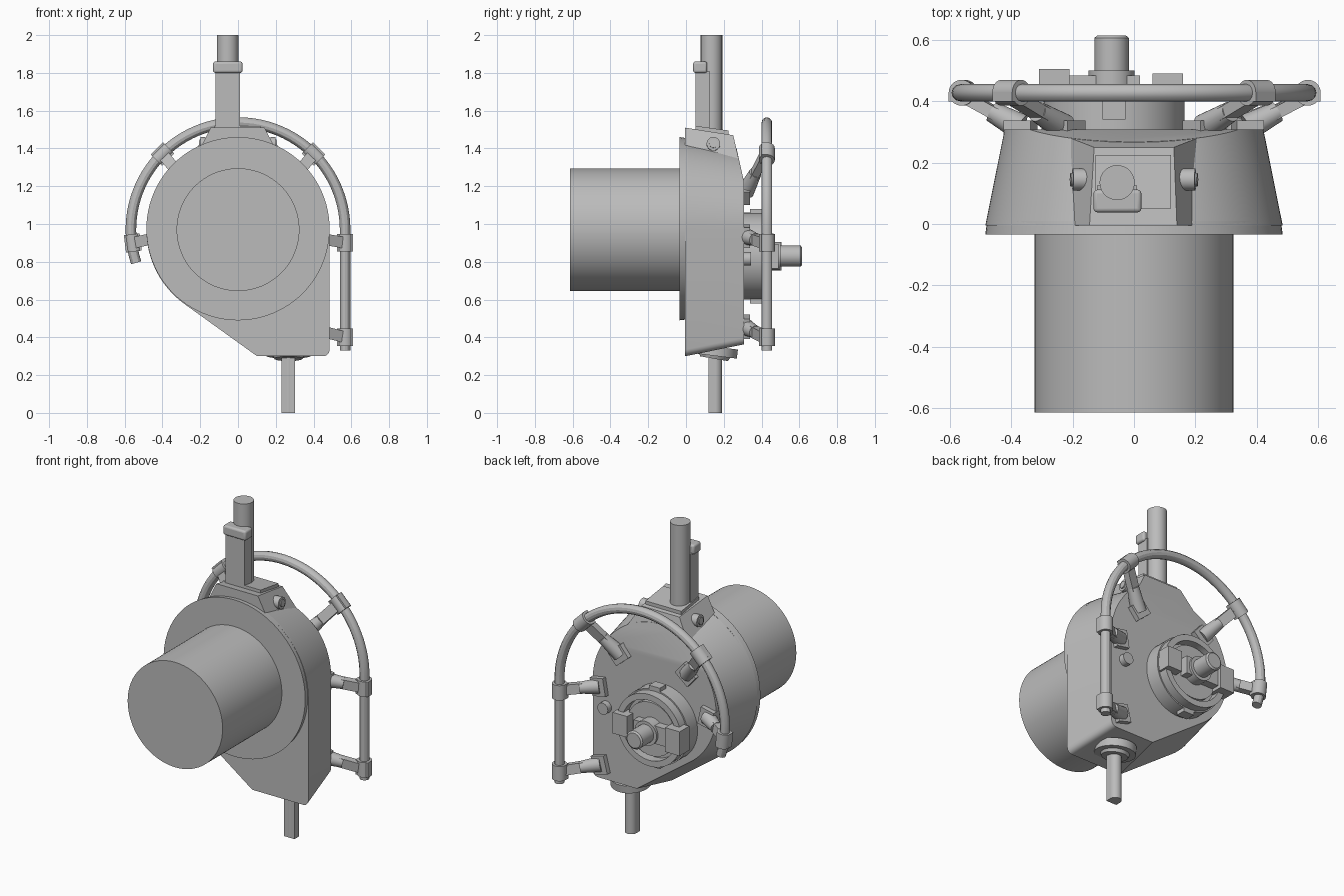
import bpy, bmesh, math
from mathutils import Vector, Matrix

cube = bpy.data.objects.get("Cube")
if cube:
    bpy.data.objects.remove(cube, do_unlink=True)

grey = bpy.data.materials.new("plain_grey")
grey.use_nodes = True
COLOUR = (0.5, 0.5, 0.5, 1)
grey.diffuse_color = COLOUR
grey.node_tree.nodes["Principled BSDF"].inputs["Base Color"].default_value = COLOUR
parts = []


def finish(name, bm):
    bmesh.ops.recalc_face_normals(bm, faces=bm.faces)
    mesh = bpy.data.meshes.new(name)
    bm.to_mesh(mesh)
    bm.free()
    ob = bpy.data.objects.new(name, mesh)
    bpy.context.collection.objects.link(ob)
    mesh.materials.append(grey)
    parts.append(ob)
    return ob


def span(p, q, side=(0, 1, 0)):
    """Matrix at the middle of p-q, local z along it, local y near side."""
    p, q = Vector(p), Vector(q)
    z = (q - p).normalized()
    x = Vector(side).cross(z).normalized()
    rot = Matrix((x, z.cross(x), z)).transposed().to_4x4()
    return Matrix.Translation((p + q) / 2) @ rot, (q - p).length


def rod(name, p, q, r, r2=None, sides=48):
    side = (1, 0, 0) if abs(q[1] - p[1]) > abs(q[0] - p[0]) else (0, 1, 0)
    m, length = span(p, q, side)
    bm = bmesh.new()
    bmesh.ops.create_cone(bm, cap_ends=True, segments=sides, radius1=r,
                          radius2=r if r2 is None else r2, depth=length, matrix=m)
    return finish(name, bm)


def beam(name, p, q, width, thick):
    m, length = span(p, q)
    bm = bmesh.new()
    bmesh.ops.create_cube(bm, size=1, matrix=m @ Matrix.Diagonal((width, thick, length, 1)))
    return finish(name, bm)


def box(name, x0, x1, y0, y1, z0, z1):
    x, y = (x0 + x1) / 2, (y0 + y1) / 2
    return beam(name, (x, y, z0), (x, y, z1), x1 - x0, y1 - y0)


def loft(name, loops):
    bm = bmesh.new()
    rings = [[bm.verts.new(p) for p in loop] for loop in loops]
    for a, b in zip(rings, rings[1:]):
        for i in range(len(a)):
            j = (i + 1) % len(a)
            bm.faces.new((a[i], a[j], b[j], b[i]))
    bm.faces.new(rings[0])
    bm.faces.new(rings[-1])
    return finish(name, bm)


def ring(name, x, z, r_out, r_in, y0, y1, n=64):
    bm = bmesh.new()
    loops = [[bm.verts.new((x + r * math.cos(i * math.tau / n), y, z + r * math.sin(i * math.tau / n)))
              for i in range(n)] for r, y in ((r_out, y0), (r_out, y1), (r_in, y1), (r_in, y0))]
    for k in range(4):
        a, b = loops[k], loops[(k + 1) % 4]
        for i in range(n):
            j = (i + 1) % n
            bm.faces.new((a[i], a[j], b[j], b[i]))
    return finish(name, bm)


# Main drum and front disc
CZ, R = 0.97, 0.485
rod("motor_drum", (0, -0.615, CZ), (0, -0.02, CZ), 0.325, sides=96)
rod("front_disc", (0, -0.035, CZ + 0.005), (0, 0.01, CZ + 0.005), R, R - 0.006, sides=96)


# Tapered housing: round top, one straight side, flat foot and a diagonal
def outline(d, y):
    r, foot, rad = R - d, 0.3 + d, 0.035
    phi = math.radians(234.3)
    pts = [(r * math.cos(phi * i / 80), CZ + r * math.sin(phi * i / 80)) for i in range(81)]
    pts.append(((r - math.sin(phi) * (foot - CZ)) / math.cos(phi), foot))
    for i in range(7):
        a = math.radians(-90 + 15 * i)
        pts.append((r - rad + rad * math.cos(a), foot + rad + rad * math.sin(a)))
    return [(x, y, z) for x, z in pts]


housing = loft("housing", [outline(0, -0.005), outline(0.063, 0.308)])
bm = bmesh.new()
bm.from_mesh(housing.data)
cut = bmesh.ops.bisect_plane(bm, geom=bm.verts[:] + bm.edges[:] + bm.faces[:],
                             plane_co=(0, 0.308, 1.22), plane_no=(0, 0.17, 0.038),
                             clear_outer=True)
bmesh.ops.holes_fill(bm, edges=[e for e in bm.edges if e.is_boundary], sides=0)
bmesh.ops.recalc_face_normals(bm, faces=bm.faces)
bm.to_mesh(housing.data)
bm.free()

# Top mount with side bolts
loft("top_mount", [
    [(-0.24, -0.005, 1.32), (0.24, -0.005, 1.32), (0.22, 0.285, 1.32), (-0.22, 0.285, 1.32)],
    [(-0.145, -0.005, 1.51), (0.14, -0.005, 1.51), (0.13, 0.25, 1.47), (-0.13, 0.25, 1.47)]])
loft("mount_plate", [
    [(x, y, z + h) for x, y, z in ((-0.125, 0.05, 1.495), (0.12, 0.05, 1.495),
                                   (0.12, 0.225, 1.47), (-0.125, 0.225, 1.47))]
    for h in (0, 0.025)])
for s, side in ((1, "left"), (-1, "right")):
    ring_part = rod(side + "_mount_bolt", (s * 0.13, 0.145, 1.42), (s * 0.2, 0.145, 1.425), 0.036, sides=24)
    rod(side + "_bolt_core", (s * 0.19, 0.145, 1.424), (s * 0.207, 0.145, 1.426), 0.022, sides=24)

# Upper post: round rod behind a square sleeve with a rounded cap
rod("upper_rod", (-0.055, 0.135, 1.48), (-0.055, 0.135, 2), 0.057)
box("post_sleeve", -0.12, 0.01, 0.05, 0.125, 1.49, 1.81)
cap = box("sleeve_cap", -0.132, 0.024, 0.038, 0.112, 1.8, 1.86)
bev = cap.modifiers.new("round", 'BEVEL')
bev.width, bev.segments = 0.012, 3

# Lower rod: round back, flat front, with a tilted collar
rod("lower_rod", (0.267, 0.155, 0), (0.267, 0.155, 0.34), 0.036, sides=32)
box("lower_rod_flat", 0.231, 0.303, 0.12, 0.155, 0, 0.33)
rod("lower_collar", (0.267, 0.158, 0.35), (0.267, 0.152, 0.302), 0.118)
rod("lower_collar_lip", (0.267, 0.152, 0.31), (0.267, 0.148, 0.287), 0.085, 0.075)

# Rear hub with keys, crossbar and output shaft
HX, HZ = -0.065, 0.83
rod("hub", (HX, 0.3, HZ), (HX, 0.4, HZ), 0.23, sides=64)
ring("hub_rim", HX, HZ, 0.222, 0.185, 0.39, 0.455)
rod("hub_face", (HX, 0.39, HZ), (HX, 0.435, HZ), 0.165, sides=64)
for s, side in ((1, "upper"), (-1, "lower")):
    z0, z1 = sorted((HZ + s * 0.2, HZ + s * 0.25))
    box(side + "_hub_key", HX - 0.037, HX + 0.037, 0.34, 0.402, z0, z1)
box("hub_crossbar", -0.28, 0.02, 0.42, 0.485, HZ - 0.055, HZ + 0.055)
box("right_hub_block", -0.31, -0.21, 0.41, 0.505, HZ - 0.075, HZ + 0.075)
box("left_hub_block", 0.06, 0.16, 0.41, 0.49, HZ - 0.065, HZ + 0.065)
rod("shaft_flange", (-0.073, 0.43, HZ), (-0.073, 0.5, HZ), 0.075)
rod("output_shaft", (-0.073, 0.45, HZ), (-0.073, 0.607, HZ), 0.056)
rod("shaft_tip", (-0.073, 0.607, HZ), (-0.073, 0.615, HZ), 0.056, 0.046)
rod("rear_peg", (0.33, 0.29, 0.815), (0.33, 0.345, 0.815), 0.036, sides=24)

# Bent guard tube
GR, GY = 0.567, 0.428
curve = bpy.data.curves.new("guard_tube", 'CURVE')
curve.dimensions = '3D'
curve.bevel_depth, curve.bevel_resolution, curve.use_fill_caps = 0.028, 4, True
path = [(GR, GY, 0.33)]
path += [(GR * math.cos(a), GY, CZ + GR * math.sin(a)) for a in
         (math.radians(198) * i / 56 for i in range(57))]
spline = curve.splines.new('POLY')
spline.points.add(len(path) - 1)
for pt, co in zip(spline.points, path):
    pt.co = (*co, 1)
curve.materials.append(grey)
guard = bpy.data.objects.new("guard_tube", curve)
bpy.context.collection.objects.link(guard)

# Guard brackets: clamp, flat arm, round sleeve and foot
brackets = {  # clamp x, clamp z, tube angle, foot x, foot z
    "upper_left": (0.4, 1.37, 135, 0.23, 1.17),
    "upper_right": (-0.4, 1.37, 45, -0.23, 1.17),
    "middle_left": (GR, 0.9, 90, 0.37, 0.935),
    "lower_left": (GR, 0.4, 90, 0.36, 0.455),
    "middle_right": (-0.557, 0.9, 97, -0.37, 0.94),
}
for name, (cx, cz, deg, fx, fz) in brackets.items():
    a = math.radians(deg)
    along = Vector((math.cos(a), 0, math.sin(a))) * 0.046
    c, f = Vector((cx, GY, cz)), Vector((fx, 0.315, fz))
    rod(name + "_clamp", c - along, c + along, 0.042, sides=32)
    drop = Vector((0, -0.013, 0))
    beam(name + "_clamp_block", c - along + drop, c + along + drop, 0.084, 0.03)
    start = c + Vector((0, -0.01, 0))
    beam(name + "_arm", start, f.lerp(start, 0.3), 0.06, 0.04)
    rod(name + "_sleeve", f.lerp(start, 0.5), f, 0.034, 0.045, sides=24)
    out = Vector((cx - fx, 0, cz - fz)).normalized() * 0.045
    beam(name + "_foot", f - out, f + out, 0.11, 0.045)

# Smooth round surfaces, keep hard edges
bpy.ops.object.select_all(action='DESELECT')
guard.select_set(True)
bpy.context.view_layer.objects.active = guard
bpy.ops.object.convert(target='MESH')
for ob in parts:
    ob.select_set(True)
bpy.ops.object.shade_smooth_by_angle(angle=math.radians(30))
